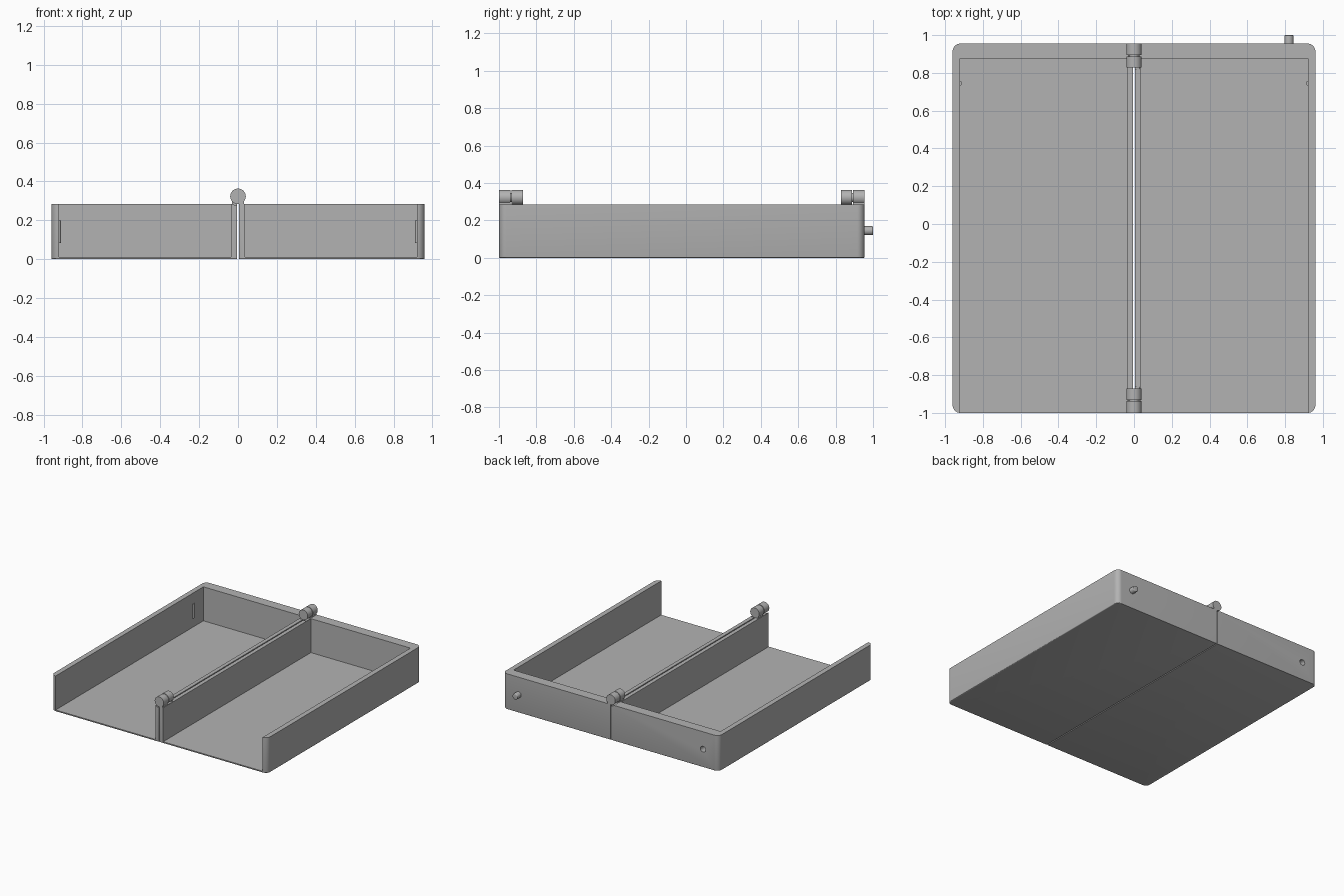
import bpy
import bmesh
from math import radians
from mathutils import Matrix, Vector

cube = bpy.data.objects.get("Cube")
if cube:
    bpy.data.objects.remove(cube, do_unlink=True)

GREY = (0.45, 0.45, 0.45, 1)
grey = bpy.data.materials.new("plain grey")
grey.use_nodes = True
grey.diffuse_color = GREY
grey.node_tree.nodes["Principled BSDF"].inputs["Base Color"].default_value = GREY

FRONT, BACK, TOP = -1.0, 0.955, 0.285
GAP, OUTER, WALL = 0.004, 0.96, 0.04
HINGE_Z, HINGE_R = 0.323, 0.04
PEG_X, PEG_Z = 0.82, 0.145


def finish(bm, name):
    bmesh.ops.recalc_face_normals(bm, faces=bm.faces)
    mesh = bpy.data.meshes.new(name)
    bm.to_mesh(mesh)
    bm.free()
    mesh.materials.append(grey)
    obj = bpy.data.objects.new(name, mesh)
    bpy.context.collection.objects.link(obj)
    return obj


def box_bm(low, high):
    low, high = Vector(low), Vector(high)
    bm = bmesh.new()
    bmesh.ops.create_cube(bm, size=1)
    for v in bm.verts:
        v.co = (low + high) / 2 + v.co * (high - low)
    return bm


def sided(side, x0, x1):
    return sorted((side * x0, side * x1))


def box(name, side, xs, ys, zs):
    a, b = sided(side, *xs)
    return finish(box_bm((a, ys[0], zs[0]), (b, ys[1], zs[1])), name)


def rod(name, x, z, y0, y1, radius, bevel=0):
    """Cylinder lying along y, with an optional rounded back rim."""
    bm = bmesh.new()
    bmesh.ops.create_cone(bm, cap_ends=True, segments=48, radius1=radius,
                          radius2=radius, depth=y1 - y0,
                          matrix=Matrix.Translation((x, (y0 + y1) / 2, z))
                          @ Matrix.Rotation(radians(90), 4, "X"))
    if bevel:
        rim = [e for e in bm.edges if all(v.co.y > y1 - 0.001 for v in e.verts)]
        bmesh.ops.bevel(bm, geom=rim, offset=bevel, segments=4, profile=0.5, affect="EDGES")
    return finish(bm, name)


def activate(obj):
    bpy.ops.object.select_all(action="DESELECT")
    obj.select_set(True)
    bpy.context.view_layer.objects.active = obj


def cut(obj, cutter):
    activate(obj)
    mod = obj.modifiers.new("cut", "BOOLEAN")
    mod.operation, mod.solver, mod.object = "DIFFERENCE", "EXACT", cutter
    bpy.ops.object.modifier_apply(modifier=mod.name)
    bpy.data.objects.remove(cutter, do_unlink=True)


# Hinge knuckles: y range and the side of the tray that carries each one
KNUCKLES = {"front_outer": (FRONT, -0.938, 1), "front_inner": (-0.932, -0.872, -1),
            "back_inner": (0.828, 0.888, -1), "back_outer": (0.894, BACK, 1)}

parts = []
for side, label in ((1, "left"), (-1, "right")):
    # Tray shell with rounded outer corners and softened bottom rim
    a, b = sided(side, GAP, OUTER)
    bm = box_bm((a, FRONT, 0), (b, BACK, TOP))
    corners = [e for e in bm.edges
               if all(abs(v.co.x) > OUTER - 0.001 for v in e.verts)
               and abs(e.verts[0].co.z - e.verts[1].co.z) > 0.1]
    bmesh.ops.bevel(bm, geom=corners, offset=WALL, segments=10, profile=0.5, affect="EDGES")
    rim = [e for e in bm.edges if all(v.co.z < 0.001 for v in e.verts)
           and any(abs(v.co.x) > GAP + 0.001 for v in e.verts)]
    bmesh.ops.bevel(bm, geom=rim, offset=0.006, segments=3, profile=0.5, affect="EDGES")
    tray = finish(bm, label + "_tray")

    # Open cavity, through the front and the top
    cut(tray, box("cavity", side, (0.035, OUTER - WALL), (FRONT - 0.1, 0.875), (0.012, TOP + 0.1)))

    # Clearance under the knuckles carried by the other tray
    for y0, y1, owner in KNUCKLES.values():
        if owner != side:
            cut(tray, rod("clearance", 0, HINGE_Z, y0 - 0.008, y1 + 0.008, HINGE_R + 0.008))
    if side < 0:
        cut(tray, rod("socket", -PEG_X, PEG_Z, 0.9, BACK + 0.05, 0.023))
    parts.append(tray)

    # Upright grip ridge inside the outer wall
    bm = bmesh.new()
    bmesh.ops.create_cone(bm, cap_ends=True, segments=24, radius1=0.012, radius2=0.012,
                          depth=0.115, matrix=Matrix.Translation((side * 0.923, 0.745, 0.142)))
    parts.append(finish(bm, label + "_ridge"))

# Hinge knuckles with their small mounts
for label, (y0, y1, owner) in KNUCKLES.items():
    parts.append(rod(label + "_knuckle", 0, HINGE_Z, y0, y1, HINGE_R))
    parts.append(box(label + "_mount", owner, (GAP, 0.03), (y0, y1), (TOP - 0.01, HINGE_Z - 0.02)))

# Pins joining each pair of knuckles
for label, y in (("front", -0.935), ("back", 0.891)):
    parts.append(rod(label + "_hinge_pin", 0, HINGE_Z, y - 0.02, y + 0.02, 0.025))

# Latch peg on the back wall
parts.append(rod("latch_peg", PEG_X, PEG_Z, BACK - 0.01, 1.0, 0.024, 0.006))

for obj in parts:
    activate(obj)
    bpy.ops.object.shade_smooth_by_angle(angle=radians(30))
